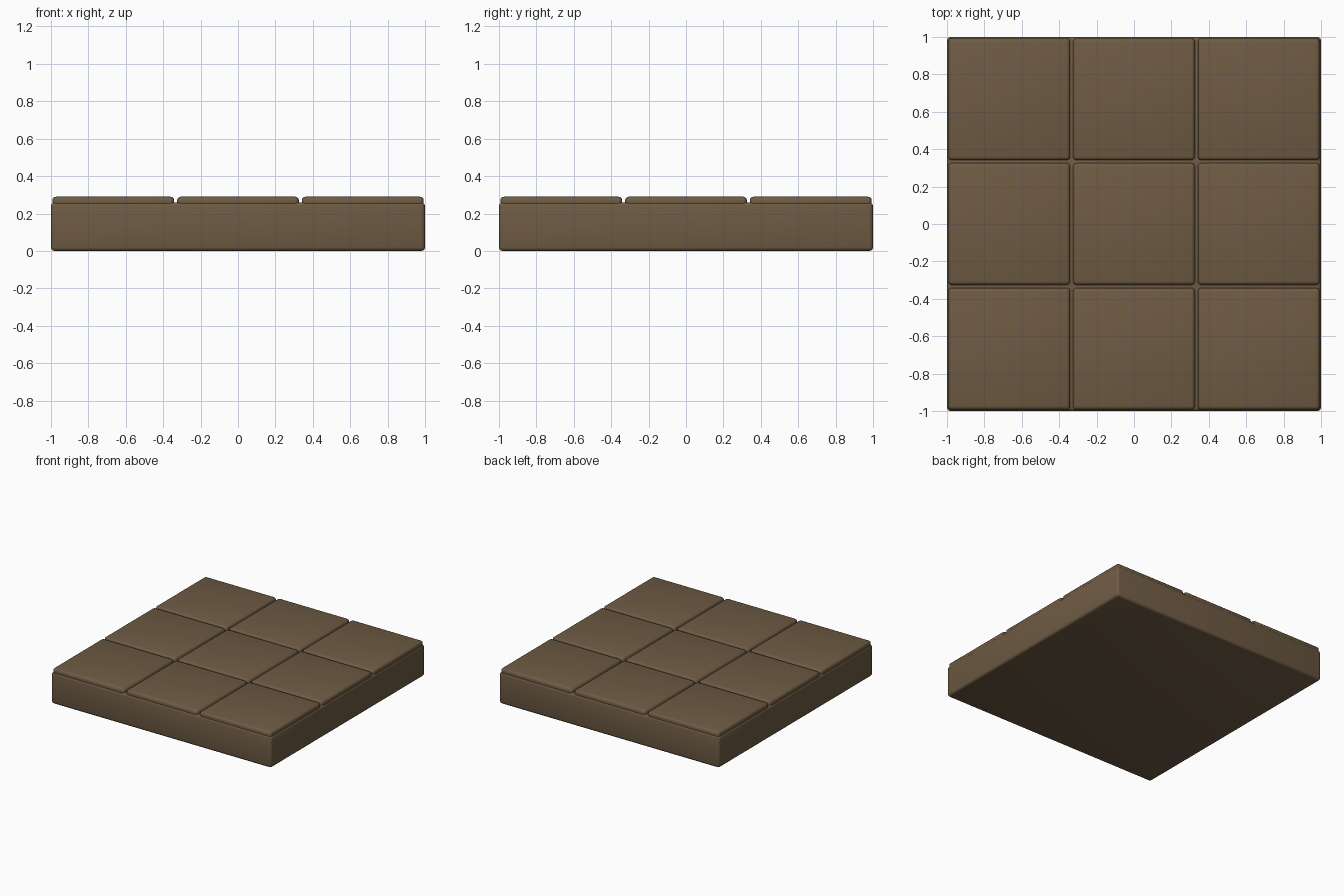
import bpy

if "Cube" in bpy.data.objects:
    bpy.data.objects.remove(bpy.data.objects["Cube"])

# Single earthy brown
brown = bpy.data.materials.new("earth_brown")
brown.diffuse_color = (0.156, 0.104, 0.057, 1.0)
brown.use_nodes = True
brown.node_tree.nodes["Principled BSDF"].inputs["Base Color"].default_value = brown.diffuse_color


def rounded_box(name, size, centre, bevel):
    bpy.ops.mesh.primitive_cube_add(size=1, location=centre)
    ob = bpy.context.object
    ob.name = name
    ob.scale = size
    bpy.ops.object.transform_apply(location=False, rotation=False, scale=True)
    ob.data.materials.append(brown)
    mod = ob.modifiers.new("rounded_edges", 'BEVEL')
    mod.width = bevel
    mod.segments = 3
    mod.limit_method = 'ANGLE'
    bpy.ops.object.modifier_apply(modifier=mod.name)
    bpy.ops.object.shade_smooth_by_angle()
    return ob


# Thick base slab
rounded_box("base_slab", (2.0, 2.0, 0.26), (0, 0, 0.13), 0.02)

# Three by three paving tiles resting slightly sunk into the slab
PITCH, TILE = 0.667, 0.652
for row in range(3):
    for col in range(3):
        rounded_box(f"tile_{row}_{col}", (TILE, TILE, 0.06),
                    ((col - 1) * PITCH, (row - 1) * PITCH, 0.26), 0.02)
